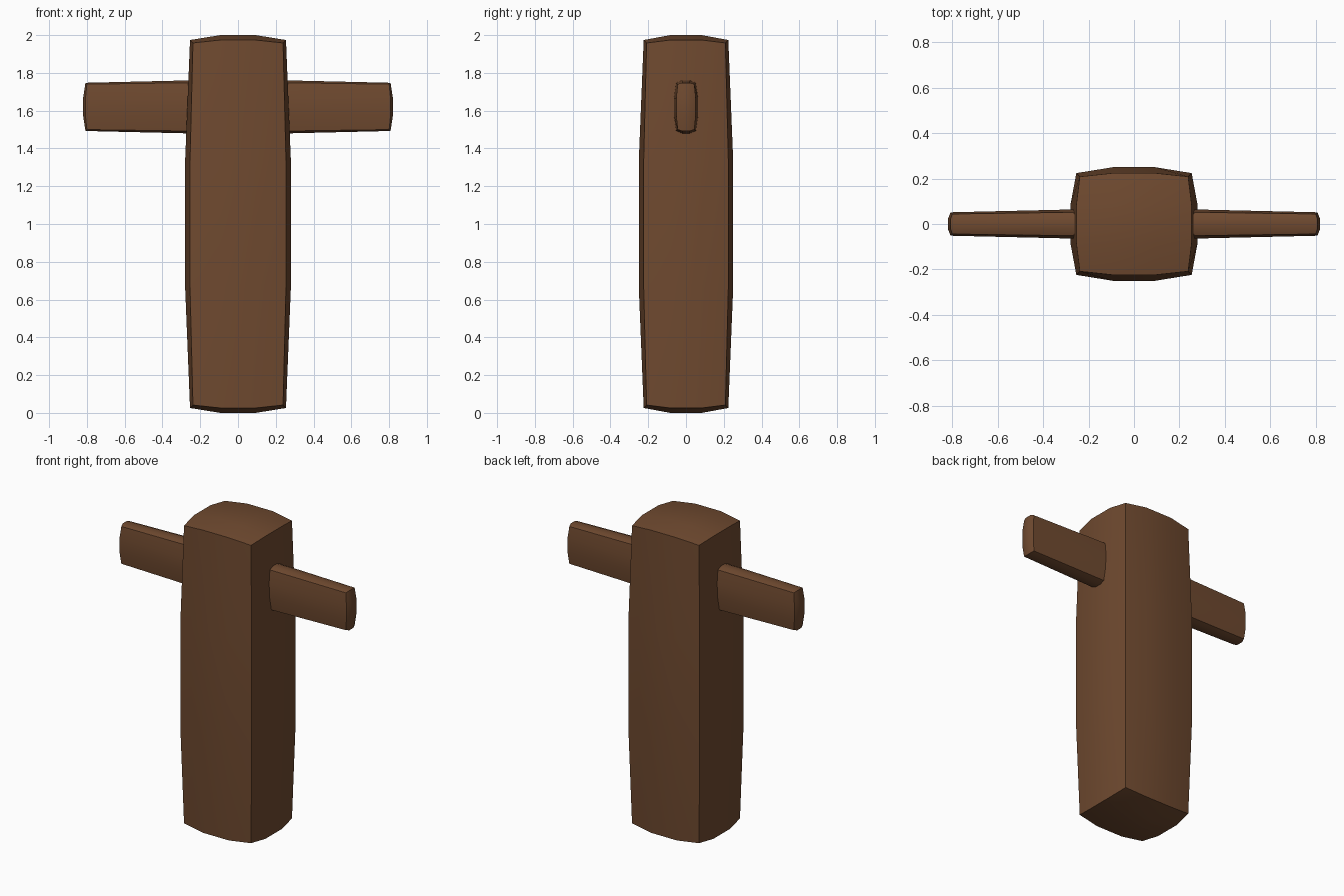
import bpy
import bmesh
import math
from mathutils import Vector

# Remove the default cube
if "Cube" in bpy.data.objects:
    bpy.data.objects.remove(bpy.data.objects["Cube"], do_unlink=True)

# Wood colour
wood = bpy.data.materials.new("brown_wood")
wood.use_nodes = True
colour = (0.16, 0.068, 0.029, 1.0)
wood.diffuse_color = colour
shader = wood.node_tree.nodes["Principled BSDF"]
shader.inputs["Base Color"].default_value = colour
shader.inputs["Roughness"].default_value = 0.8


def bulged_block(name, centre, half, bulge):
    """Box split in thirds whose faces swell outward from pulled-in edges."""
    bm = bmesh.new()
    bmesh.ops.create_cube(bm, size=2)
    bmesh.ops.subdivide_edges(bm, edges=bm.edges[:], cuts=2, use_grid_fill=True)
    for v in bm.verts:
        outer = [abs(c) > 0.9 for c in v.co]
        # Pull in edges by the bulge, corners by a little more
        pull = bulge * (0, 0, 1, 1.6)[sum(outer)]
        v.co = Vector([c * (h - (pull if o else 0))
                       for c, h, o in zip(v.co, half, outer)])
    bmesh.ops.recalc_face_normals(bm, faces=bm.faces[:])
    mesh = bpy.data.meshes.new(name)
    bm.to_mesh(mesh)
    bm.free()
    mesh.materials.append(wood)
    obj = bpy.data.objects.new(name, mesh)
    obj.location = centre
    bpy.context.collection.objects.link(obj)
    # Smooth the gentle swell, keep the outer edges sharp
    bpy.ops.object.select_all(action="DESELECT")
    obj.select_set(True)
    bpy.context.view_layer.objects.active = obj
    bpy.ops.object.shade_smooth_by_angle(angle=math.radians(40))
    return obj


# Upright post
bulged_block("post", (0, 0, 1), (0.28, 0.25, 1.0), 0.026)

# Flat bar passing sideways through the post
bulged_block("crossbar", (0, 0, 1.62), (0.82, 0.064, 0.14), 0.0125)
